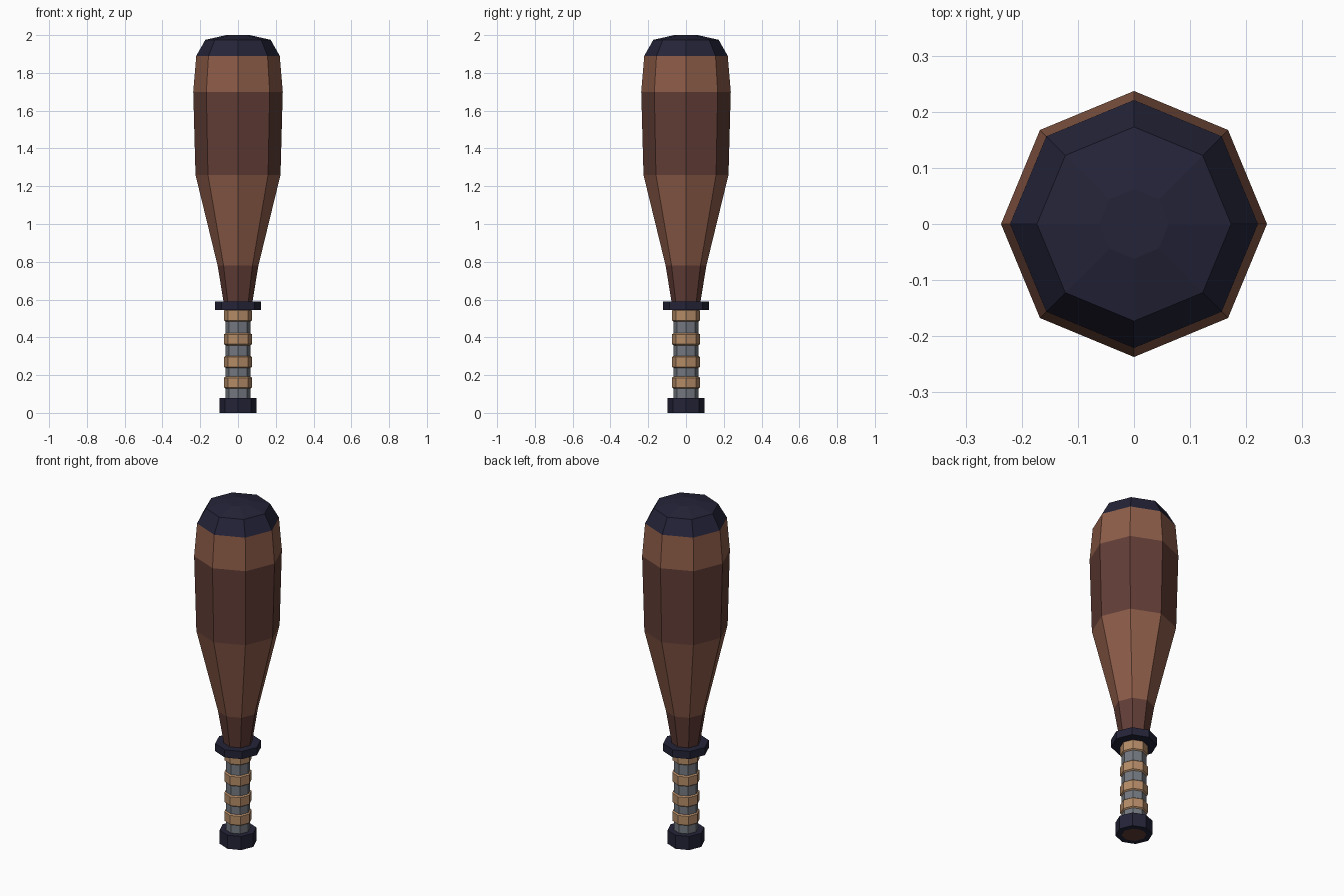
import bpy, bmesh, math

if "Cube" in bpy.data.objects:
    bpy.data.objects.remove(bpy.data.objects["Cube"])

def material(name, rgb):
    m = bpy.data.materials.new(name)
    m.diffuse_color = (*rgb, 1)
    m.use_nodes = True
    m.node_tree.nodes["Principled BSDF"].inputs["Base Color"].default_value = m.diffuse_color
    return m

LIGHT = material("light brown wood", (0.266, 0.108, 0.066))
DARK = material("dark brown wood", (0.122, 0.047, 0.037))
NAVY = material("dark navy", (0.017, 0.017, 0.040))
GRAY = material("gray grip", (0.174, 0.191, 0.216))
TAN = material("tan wrap", (0.462, 0.262, 0.138))

def lathe(name, profile, mats, sides=8):
    """Closed octagonal solid from (radius, z) pairs; one material per band, or one for all."""
    bm = bmesh.new()
    rings = [[bm.verts.new((r * math.cos(2 * math.pi * i / sides),
                            r * math.sin(2 * math.pi * i / sides), z))
              for i in range(sides)] for r, z in profile]
    slots = list(dict.fromkeys(mats))
    if len(mats) == 1:
        mats = mats * (len(profile) - 1)
    for k, (a, b) in enumerate(zip(rings, rings[1:])):
        for i in range(sides):
            j = (i + 1) % sides
            bm.faces.new((a[i], a[j], b[j], b[i])).material_index = slots.index(mats[k])
    bm.faces.new(rings[0][::-1]).material_index = slots.index(mats[0])
    bm.faces.new(rings[-1]).material_index = slots.index(mats[-1])
    me = bpy.data.meshes.new(name)
    bm.to_mesh(me)
    bm.free()
    for m in slots:
        me.materials.append(m)
    ob = bpy.data.objects.new(name, me)
    bpy.context.collection.objects.link(ob)
    return ob

# Barrel with alternating wood bands and a dark domed cap
lathe("barrel",
      [(0.072, 0.56), (0.108, 0.78), (0.225, 1.26), (0.237, 1.70),
       (0.221, 1.89), (0.173, 1.975), (0.062, 2.0)],
      [DARK, LIGHT, DARK, LIGHT, NAVY, NAVY])

# Guard between barrel and grip
lathe("guard", [(0.123, 0.545), (0.123, 0.59)], [NAVY])

# Grip core and its wrapped bands
lathe("grip", [(0.066, 0.05), (0.066, 0.56)], [GRAY])
for n, z in enumerate((0.16, 0.27, 0.39, 0.515)):
    lathe(f"wrap_band_{n + 1}",
          [(0.066, z - 0.032), (0.074, z - 0.026), (0.074, z + 0.026), (0.066, z + 0.032)],
          [TAN])

# Pommel, with the wood end showing underneath
lathe("pommel", [(0.066, 0.0), (0.099, 0.0), (0.099, 0.08), (0.06, 0.08)],
      [NAVY])
pommel = bpy.data.objects["pommel"].data
pommel.materials.append(DARK)
for f in pommel.polygons:
    if len(f.vertices) == 8 and f.center.z < 0.01:
        f.material_index = 1
